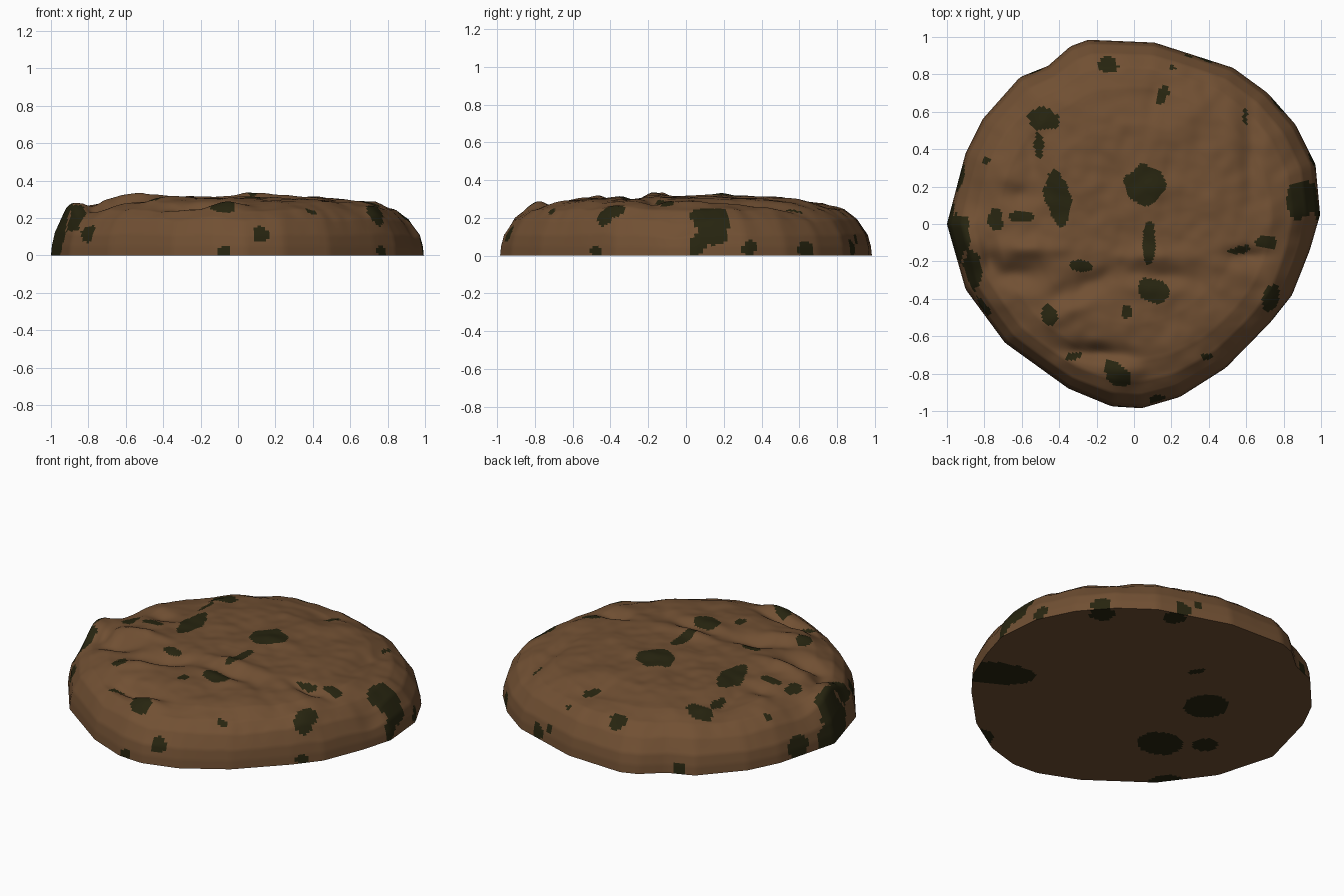
import bpy, bmesh, math
from mathutils import noise, Vector

def material(name, rgb):
    m = bpy.data.materials.new(name)
    m.diffuse_color = (*rgb, 1)
    return m

dough = material("baked brown", (0.165, 0.080, 0.033))
choc = material("dark chocolate", (0.020, 0.018, 0.005))

# Rim outline seen from above
RIM = [(.995, .05), (.97, .32), (.865, .53), (.715, .7), (.53, .835), (.11, .97), (-.245, .985),
       (-.34, .95), (-.46, .845), (-.61, .785), (-.81, .56), (-.9, .38), (-1, 0), (-.9, -.35),
       (-.69, -.635), (-.35, -.88), (-.12, -.975), (.04, -.985), (.245, -.925), (.49, -.77),
       (.73, -.525), (.845, -.38), (.94, -.14)]
# Cross-section: fraction of rim radius, height
PROFILE = [(0, .312), (.3, .31), (.55, .303), (.75, .28), (.86, .243), (.93, .19), (.98, .11), (.995, .05), (1, 0)]
# Dents and bumps: x, y, rx, ry, turn in degrees, height change
RELIEF = [(-.62, -.27, .14, .06, 0, -.05), (-.25, -.33, .16, .07, 20, -.05), (.15, -.28, .16, .05, -5, -.035),
          (-.35, -.46, .2, .05, 30, .02), (-.2, -.69, .17, .045, -5, -.055), (.62, .4, .05, .25, 0, -.03),
          (-.55, .4, .07, .18, 10, -.035), (-.62, .15, .1, .06, 0, -.035), (.6, -.17, .12, .04, 0, -.035),
          (-.9, -.1, .07, .16, 15, .08), (.93, -.05, .05, .1, 0, -.03), (-.77, -.2, .05, .08, 0, -.03),
          (-.05, -.78, .09, .06, 0, .02), (.1, .2, .12, .1, 0, .015), (-.55, -.13, .2, .05, 0, .03),
          (.1, -.17, .25, .05, 0, .02), (.1, .68, .1, .1, 0, -.015), (.73, -.4, .06, .1, 0, .02)]
# Chips showing on top: x, y, rx, ry, turn
TOP = [(-.14, .855, .05, .05, 0), (.205, .835, .02, .015, 0), (.155, .69, .03, .055, -25), (-.48, .56, .085, .06, 0),
       (-.51, .42, .025, .07, 0), (-.79, .34, .018, .018, 0), (-.41, .14, .065, .145, 15), (.06, .21, .11, .1, -40),
       (-.74, .02, .045, .06, 0), (-.61, .04, .07, .03, 0), (-.95, -.05, .065, .13, 8), (-.87, -.26, .055, .11, 0),
       (.08, -.1, .035, .11, 0), (-.28, -.225, .06, .03, -10), (-.45, -.49, .045, .065, 20),
       (-.04, -.47, .028, .035, 0), (.11, -.36, .09, .065, -20), (.9, .13, .075, .11, 0), (.7, -.1, .055, .04, 0),
       (.56, -.14, .06, .02, 10), (.73, -.4, .04, .08, -15), (-.09, -.8, .085, .055, -35), (-.33, -.71, .05, .02, 15),
       (.39, -.71, .03, .018, 0), (.595, .58, .012, .05, 0), (-.81, -.48, .03, .045, 20)]
# Chips showing on the side wall: x, y, z, size
WALL = [(.13, -.95, .12, .045), (-.08, -.98, .03, .035), (.46, -.82, .09, .025), (.78, -.49, .02, .045),
        (.99, .06, .06, .05), (.97, .14, .15, .09), (.96, .34, .04, .045), (.3, .92, .1, .035), (.77, .63, .02, .045),
        (.39, .88, .03, .045), (-.95, .25, .05, .07), (-.53, .82, .03, .04), (-.82, -.46, .12, .06),
        (-.98, -.06, .1, .14), (-.98, .0, .03, .12)]
# Chips showing underneath
UNDER = [(.76, -.28, .12, .22, 62), (-.075, .45, .025, .045, 30), (-.36, .19, .12, .13, 0), (-.43, -.29, .13, .12, 0),
         (-.63, -.14, .07, .07, 0), (-.73, -.6, .08, .1, 40), (.38, -.87, .07, .1, -60), (.73, .6, .07, .07, 0),
         (.4, .82, .06, .06, 0)]

def rim_radius(a):
    d = Vector((math.cos(a), math.sin(a)))
    n = Vector((-d.y, d.x))
    for i, p in enumerate(RIM):
        p, q = Vector(p), Vector(RIM[(i + 1) % len(RIM)])
        u, v = p.dot(n), q.dot(n)
        if u <= 0 < v and (p + q).dot(d) > 0:
            return p.lerp(q, -u / (v - u)).dot(d)
    return 1

def oval(x, y, e):
    """Squared distance from an oval's centre, 1 on its edge."""
    dx, dy, t = x - e[0], y - e[1], math.radians(e[4])
    u, v = dx * math.cos(t) + dy * math.sin(t), dy * math.cos(t) - dx * math.sin(t)
    return (u / e[2]) ** 2 + (v / e[3]) ** 2

def lift(x, y):
    h = sum(e[5] * math.exp(-oval(x, y, e)) for e in RELIEF)
    return h + .014 * noise.noise((x * 5, y * 5, 3)) + .006 * noise.noise((x * 13, y * 13, 7))

def is_chip(c):
    edge = 1 + .55 * noise.noise((c.x * 14, c.y * 14, c.z * 14))
    if c.z < .001:
        return any(oval(c.x, c.y, e) < 1 for e in UNDER)
    if any((c - Vector(w[:3])).length < w[3] * edge for w in WALL):
        return True
    return c.z > .13 and any(oval(c.x, c.y, e) < edge for e in TOP)

# Sample the cross-section evenly
section = []
for (r0, z0), (r1, z1) in zip(PROFILE, PROFILE[1:]):
    n = max(2, round(math.hypot(r1 - r0, z1 - z0) / .0125))
    section += [(r0 + (r1 - r0) * k / n, z0 + (z1 - z0) * k / n) for k in range(n)]
section.append(PROFILE[-1])
section = section[1:] + [(1 - k / 50, 0) for k in range(1, 50)]

# Cookie: rings from the top centre, over the rim, to the bottom centre
N = 280
bm = bmesh.new()
angles = [2 * math.pi * i / N for i in range(N)]
radii = [rim_radius(a) for a in angles]
rings = []
for f, z in section:
    ring = []
    for a, r in zip(angles, radii):
        blend = f ** 3
        rr = f * (r * blend + .97 * (1 - blend)) if f < 1 else r
        x, y = rr * math.cos(a), rr * math.sin(a)
        ring.append(bm.verts.new((x, y, z + lift(x, y) * min(1, z / .2))))
    rings.append(ring)
top = bm.verts.new((0, 0, .312 + lift(0, 0)))
bottom = bm.verts.new((0, 0, 0))
for i in range(N):
    j = (i + 1) % N
    bm.faces.new((top, rings[0][i], rings[0][j]))
    bm.faces.new((bottom, rings[-1][j], rings[-1][i]))
    for a, b in zip(rings, rings[1:]):
        bm.faces.new((a[i], b[i], b[j], a[j]))
for face in bm.faces:
    face.material_index = int(is_chip(face.calc_center_median()))

mesh = bpy.data.meshes.new("cookie")
bm.to_mesh(mesh)
bm.free()
mesh.materials.append(dough)
mesh.materials.append(choc)
cookie = bpy.data.objects.new("cookie", mesh)
bpy.context.collection.objects.link(cookie)
bpy.context.view_layer.objects.active = cookie
cookie.select_set(True)
bpy.ops.object.shade_smooth_by_angle(angle=math.radians(40))
